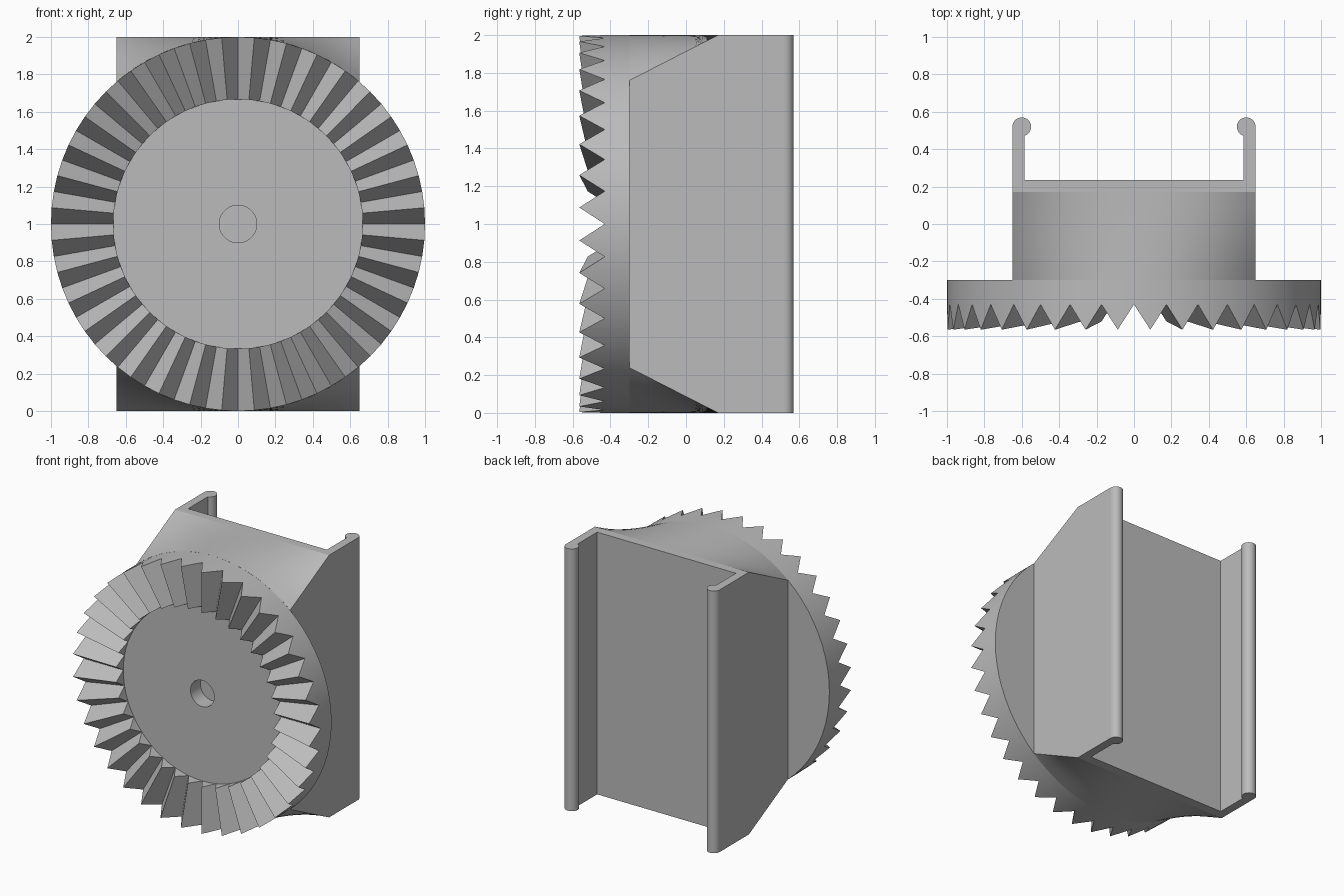
import bpy
import bmesh
from math import sin, cos, pi, sqrt, radians

cube = bpy.data.objects.get("Cube")
if cube:
    bpy.data.objects.remove(cube, do_unlink=True)

# Material
grey = bpy.data.materials.new("plain grey")
grey.use_nodes = True
colour = (0.5, 0.5, 0.5, 1)
grey.diffuse_color = colour
grey.node_tree.nodes["Principled BSDF"].inputs["Base Color"].default_value = colour


def finish(bm, name):
    """Turn a bmesh into a smooth shaded object with sharp edges kept."""
    bmesh.ops.recalc_face_normals(bm, faces=bm.faces)
    mesh = bpy.data.meshes.new(name)
    bm.to_mesh(mesh)
    bm.free()
    mesh.materials.append(grey)
    obj = bpy.data.objects.new(name, mesh)
    bpy.context.collection.objects.link(obj)
    bpy.ops.object.select_all(action='DESELECT')
    obj.select_set(True)
    bpy.context.view_layer.objects.active = obj
    bpy.ops.object.shade_smooth_by_angle(angle=radians(25))
    return obj


TEETH = 36
STEPS = TEETH * 2
BACK, VALLEY, TOOTH = -0.30, -0.43, 0.135
INNER, HOLE, FLOOR = 0.667, 0.1, -0.31
HALF = 0.65


# Toothed disc: radial teeth that grow with the radius, and a blind centre hole
def toothed_disc():
    bm = bmesh.new()

    def ring(radius, y, tooth=0.0):
        verts = []
        for i in range(STEPS):
            a = 2 * pi * i / STEPS
            verts.append(bm.verts.new((radius * cos(a), y - tooth * radius * (i % 2),
                                       1 + radius * sin(a))))
        return verts

    def bridge(a, b):
        for i in range(STEPS):
            j = (i + 1) % STEPS
            bm.faces.new((a[i], a[j], b[j], b[i]))

    back = ring(1, BACK)
    outer = ring(1, VALLEY, TOOTH)
    crest = ring(INNER, VALLEY, TOOTH)
    base = ring(INNER, VALLEY)
    lip = ring(HOLE, VALLEY)
    floor = ring(HOLE, FLOOR)
    rings = [back, outer, crest, base, lip, floor]
    for a, b in zip(rings, rings[1:]):
        bridge(a, b)
    bm.faces.new(back)
    bm.faces.new(floor)
    bmesh.ops.remove_doubles(bm, verts=bm.verts, dist=0.0001)
    return finish(bm, "toothed_disc")


# Clip mount: a body lofted from the round disc to a square plate with two arms
def clip_mount():
    bm = bmesh.new()
    columns, rows, plate = 40, 6, 0.17
    xs = [-HALF + 2 * HALF * i / columns for i in range(columns + 1)]

    def sheet(side):
        grid = []
        for r in range(rows + 1):
            t = r / rows
            grid.append([bm.verts.new((x, BACK + (plate - BACK) * t,
                                       1 + side * (sqrt(1 - x * x) * (1 - t) + t)))
                         for x in xs])
        for a, b in zip(grid, grid[1:]):
            for i in range(columns):
                bm.faces.new((a[i], a[i + 1], b[i + 1], b[i]))
        return grid

    top, bottom = sheet(1), sheet(-1)

    # Rounded bead at the arm end, then the inner corner of the channel
    bead_y, bead_r, bead_x = 0.52, 0.05, 0.60
    half = []
    for i in range(21):
        a = radians(253) * i / 20
        half.append((bead_x + bead_r * cos(a), bead_y + bead_r * sin(a)))
    half.append((half[-1][0], 0.235))
    outline = half + [(-x, y) for x, y in reversed(half)]
    up = [bm.verts.new((x, y, 2)) for x, y in outline]
    down = [bm.verts.new((x, y, 0)) for x, y in outline]
    for i in range(len(outline) - 1):
        bm.faces.new((up[i], up[i + 1], down[i + 1], down[i]))

    # End faces of the channel, the front cap and the flat sides
    bm.faces.new(top[-1] + up)
    bm.faces.new(bottom[-1] + down)
    bm.faces.new(top[0] + bottom[0][::-1])
    for col, end in ((-1, 0), (0, -1)):
        bm.faces.new([row[col] for row in top] + [up[end], down[end]]
                     + [row[col] for row in reversed(bottom)])

    # Keep the creases beside the flat faces crisp
    for f in bm.faces:
        if len(f.verts) > 4:
            for e in f.edges:
                e.smooth = False
    return finish(bm, "clip_mount")


toothed_disc()
clip_mount()
